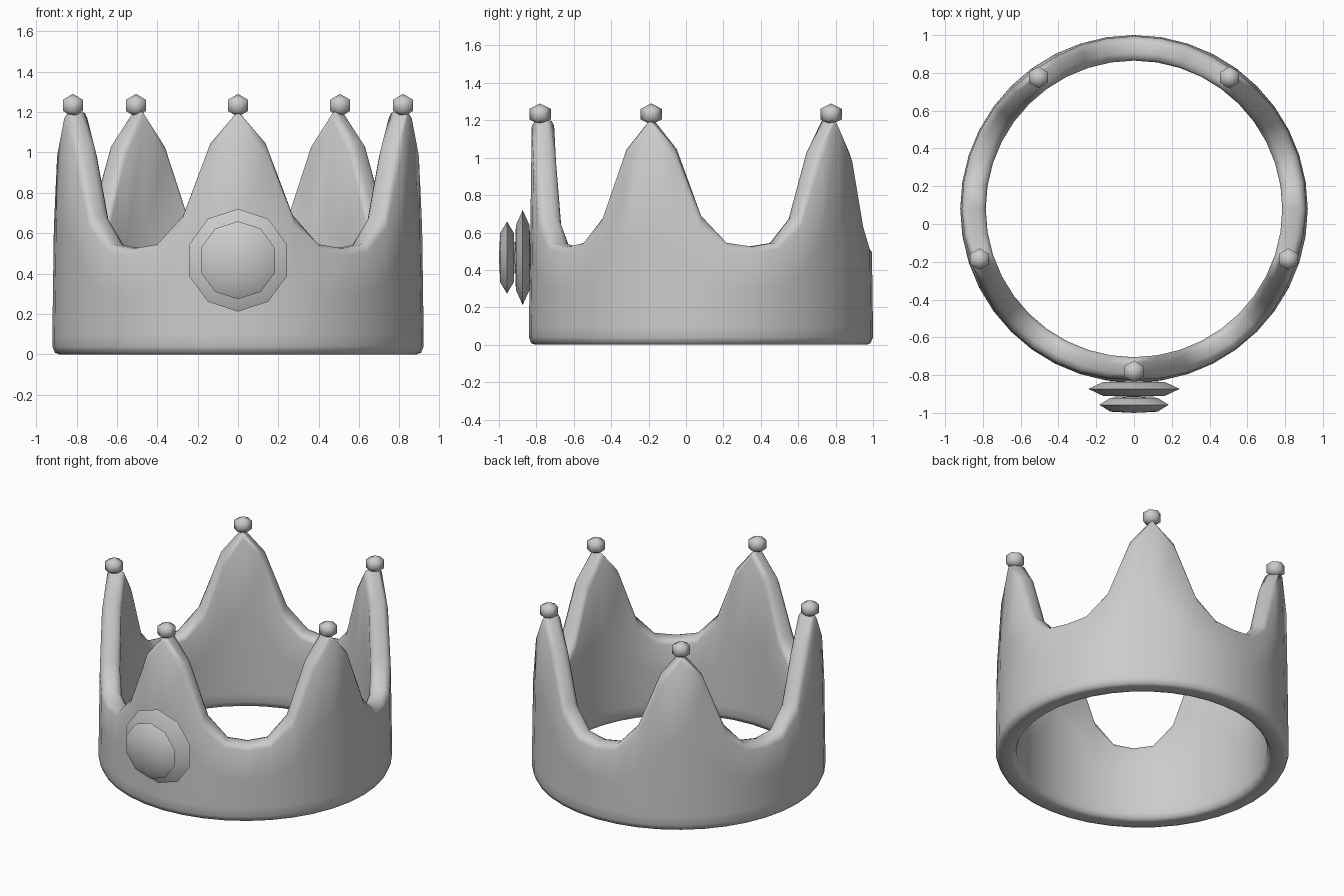
import bpy, math
from mathutils import Vector

cube = bpy.data.objects.get("Cube")
if cube:
    bpy.data.objects.remove(cube, do_unlink=True)

CENTRE_Y = 0.08      # the band sits slightly behind the origin
COLUMNS = 40         # eight columns for each of the five points
RIM = [1.205, 1.045, 0.69, 0.545, 0.525]   # rim height from tip to valley

grey = bpy.data.materials.new("Plain grey")
grey.use_nodes = True
grey.diffuse_color = (0.6, 0.6, 0.6, 1)
grey.node_tree.nodes["Principled BSDF"].inputs["Base Color"].default_value = (0.6, 0.6, 0.6, 1)


def make_object(name, verts, faces, location, angle):
    mesh = bpy.data.meshes.new(name)
    mesh.from_pydata(verts, [], faces)
    mesh.materials.append(grey)
    obj = bpy.data.objects.new(name, mesh)
    obj.location = location
    bpy.context.collection.objects.link(obj)
    bpy.ops.object.select_all(action='DESELECT')
    obj.select_set(True)
    bpy.context.view_layer.objects.active = obj
    bpy.ops.object.shade_smooth_by_angle(angle=math.radians(angle))
    return obj


def lathe(name, profile, sides, location, along_y=False, angle=40):
    """Revolve (radius, height) points between two poles."""
    low, high = profile[0][1], profile[-1][1]
    rings = profile[1:-1]
    verts = [Vector((0, 0, low))]
    for r, h in rings:
        for i in range(sides):
            a = math.pi / 2 + math.tau * i / sides
            verts.append(Vector((r * math.cos(a), r * math.sin(a), h)))
    verts.append(Vector((0, 0, high)))
    if along_y:
        verts = [Vector((v.x, -v.z, v.y)) for v in verts]
    top, faces = len(verts) - 1, []
    for i in range(sides):
        j = (i + 1) % sides
        faces.append((0, 1 + j, 1 + i))
        for k in range(len(rings) - 1):
            b = 1 + k * sides
            faces.append((b + i, b + j, b + sides + j, b + sides + i))
        b = 1 + (len(rings) - 1) * sides
        faces.append((b + i, b + j, top))
    return make_object(name, verts, faces, location, angle)


def section(k):
    """Closed wall section, counter-clockwise from the outer foot."""
    step = min(k % 8, 8 - k % 8)
    h = RIM[step]
    slope = abs(RIM[max(step - 1, 0)] - RIM[min(step + 1, 4)]) / 0.28
    d = 0.03 * math.sqrt(1 + slope * slope)      # rounding of the rim
    taper = lambda z: 0.921 - 0.014 * z
    outer = [(0.885, 0), (0.907, 0.008), (0.92, 0.04)]
    outer += [(taper(z), z) for z in (0.1, 0.1 + (h - d - 0.1) / 2, h - d)]
    rim = [(taper(h) - 0.016, h - 0.3 * d), (0.875, h), (0.825, h),
           (0.797, h - 0.3 * d)]
    inner = [(0.785, z) for z in (h - d, 0.1 + (h - d - 0.1) / 2, 0.1)]
    inner += [(0.787, 0.04), (0.8, 0.008), (0.822, 0)]
    return outer + rim + inner


# Band with five points
verts, faces = [], []
for k in range(COLUMNS):
    a = -math.pi / 2 + math.tau * k / COLUMNS
    verts += [(r * math.cos(a), r * math.sin(a), z) for r, z in section(k)]
n = len(verts) // COLUMNS
for k in range(COLUMNS):
    m = (k + 1) % COLUMNS
    for i in range(n):
        j = (i + 1) % n
        faces.append((k * n + i, m * n + i, m * n + j, k * n + j))
make_object("crown_band", verts, faces, (0, CENTRE_Y, 0), 75)

# Small ball on each tip
BALL = [(0, -0.057), (0.057, -0.028), (0.057, 0.028), (0, 0.057)]
for p in range(5):
    a = -math.pi / 2 + math.tau * p / 5
    lathe(f"tip_ball_{p + 1}", BALL, 6,
          (0.86 * math.cos(a), CENTRE_Y + 0.86 * math.sin(a), 1.233), angle=65)


# Two stacked lens-shaped discs form the front jewel
def lens(name, radius, half, y):
    profile = [(0, -half), (0.68 * radius, -0.85 * half), (radius, 0),
               (0.68 * radius, 0.85 * half), (0, half)]
    lathe(name, profile, 10, (0, y, 0.466), along_y=True, angle=45)


lens("jewel_setting", 0.254, 0.043, -0.873)
lens("jewel", 0.193, 0.043, -0.957)
